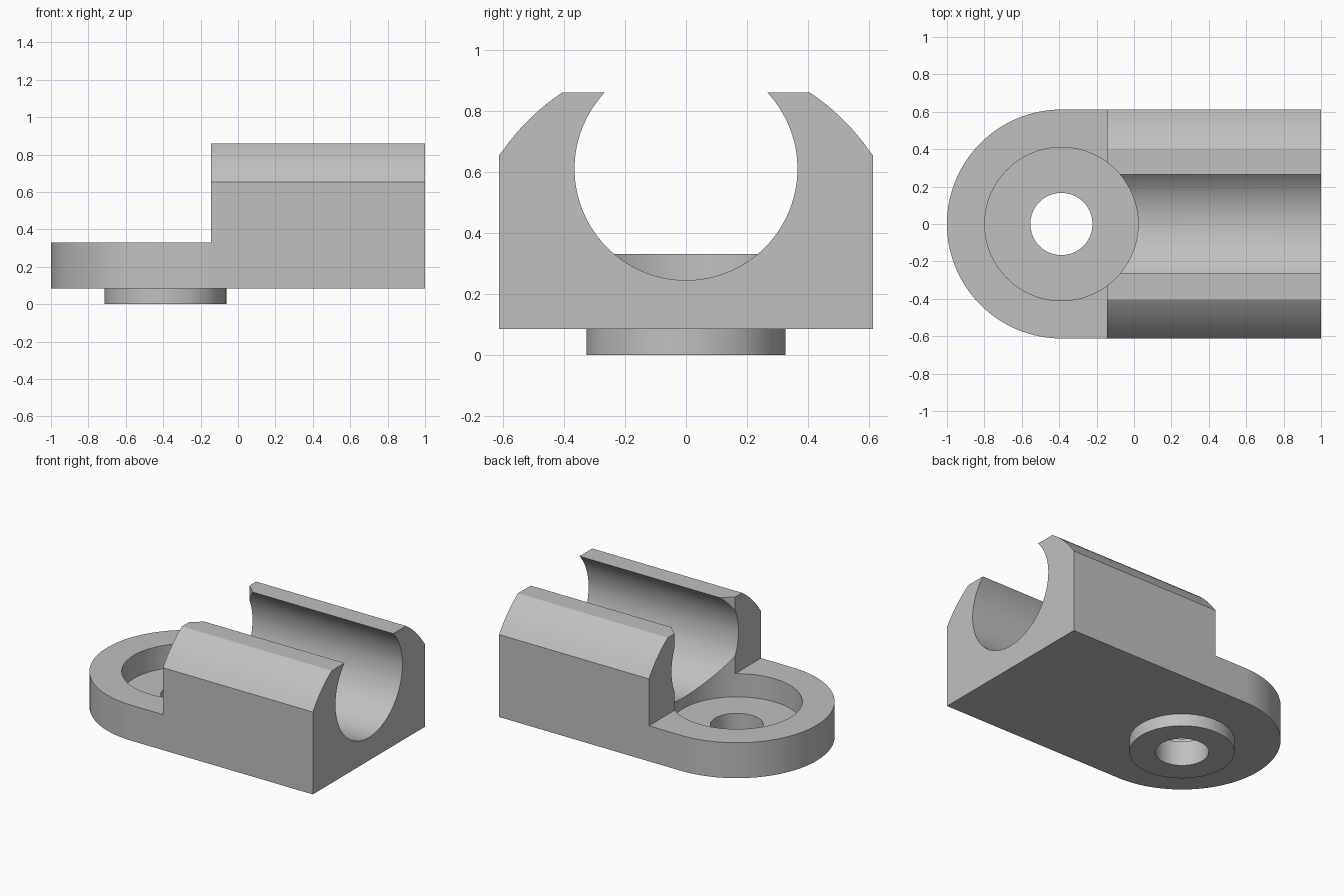
import bpy
import bmesh
from math import sin, cos, pi, radians, atan2
from mathutils import Vector

if "Cube" in bpy.data.objects:
    bpy.data.objects.remove(bpy.data.objects["Cube"], do_unlink=True)

HALF_W = 0.612            # half width of the body
EYE_X = -0.388            # centre of the rounded end
BASE_Z, SLAB_Z, TOP_Z = 0.085, 0.33, 0.86
STEP_X = -0.145           # where the tall block begins
BORE_Z, BORE_R = 0.61, 0.365

grey = bpy.data.materials.new("plain grey")
grey.use_nodes = True
colour = (0.53, 0.53, 0.53, 1)
grey.diffuse_color = colour
grey.node_tree.nodes["Principled BSDF"].inputs["Base Color"].default_value = colour


def arc(cx, cy, r, start, end, steps):
    angles = [start + (end - start) * i / steps for i in range(steps + 1)]
    return [(cx + r * cos(a), cy + r * sin(a)) for a in angles]


def extrude(name, points, direction):
    """Solid made by sweeping a closed outline along a direction."""
    bm = bmesh.new()
    face = bm.faces.new([bm.verts.new(p) for p in points])
    swept = bmesh.ops.extrude_face_region(bm, geom=[face])["geom"]
    verts = [v for v in swept if isinstance(v, bmesh.types.BMVert)]
    bmesh.ops.translate(bm, verts=verts, vec=Vector(direction))
    bmesh.ops.recalc_face_normals(bm, faces=bm.faces)
    mesh = bpy.data.meshes.new(name)
    bm.to_mesh(mesh)
    bm.free()
    mesh.materials.append(grey)
    obj = bpy.data.objects.new(name, mesh)
    bpy.context.collection.objects.link(obj)
    return obj


def disc(name, r, z0, z1):
    """Upright cylinder on the axis of the rounded end."""
    ring = arc(EYE_X, 0, r, 0, 2 * pi, 96)[:-1]
    return extrude(name, [(x, y, z0) for x, y in ring], (0, 0, z1 - z0))


def combine(target, tool, operation):
    mod = target.modifiers.new(tool.name, "BOOLEAN")
    mod.operation, mod.solver, mod.object = operation, "EXACT", tool
    bpy.context.view_layer.objects.active = target
    bpy.ops.object.modifier_apply(modifier=mod.name)
    bpy.data.objects.remove(tool, do_unlink=True)


# Flat slab with a rounded end
outline = [(1, -HALF_W), (1, HALF_W)] + arc(EYE_X, 0, HALF_W, pi / 2, 3 * pi / 2, 64)
body = extrude("clip_body", [(x, y, BASE_Z) for x, y in outline], (0, 0, SLAB_Z - BASE_Z))

# Tall block with gently curved shoulders
shoulder_r, shoulder_z = 0.732, 0.25
a0 = atan2(0.655 - shoulder_z, HALF_W)
a1 = atan2(TOP_Z - shoulder_z, 0.405)
half = arc(0, shoulder_z, shoulder_r, a0, a1, 10)
half[0] = (HALF_W, half[0][1])
half = [(HALF_W, BASE_Z)] + half
section = half + [(-y, z) for y, z in reversed(half)]
block = extrude("block", [(STEP_X, y, z) for y, z in section], (1 - STEP_X, 0, 0))
combine(body, block, "UNION")

# Round boss underneath
combine(body, disc("boss", 0.326, 0, BASE_Z + 0.03), "UNION")

# Open bore along the block, counterbore and through hole
ring = arc(0, BORE_Z, BORE_R, 0, 2 * pi, 96)[:-1]
combine(body, extrude("bore", [(EYE_X, y, z) for y, z in ring], (2, 0, 0)), "DIFFERENCE")
combine(body, disc("counterbore", 0.41, 0.17, 1.2), "DIFFERENCE")
combine(body, disc("hole", 0.166, -0.2, 0.5), "DIFFERENCE")

# Smooth the round walls, keep the edges sharp
bpy.ops.object.select_all(action="DESELECT")
body.select_set(True)
bpy.context.view_layer.objects.active = body
bpy.ops.object.shade_smooth_by_angle(angle=radians(20))
